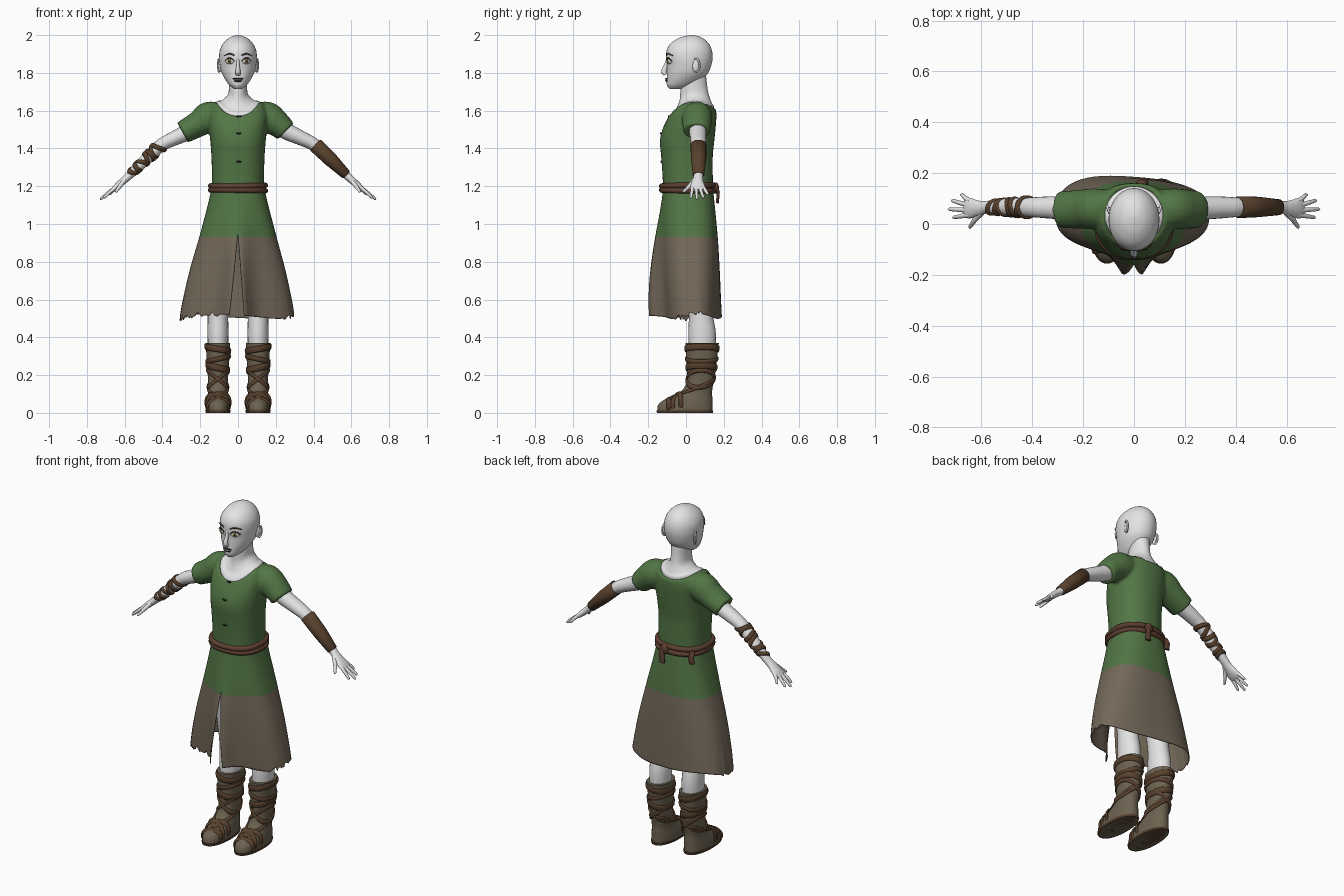
import bpy, bmesh, math, random
from mathutils import Vector

if "Cube" in bpy.data.objects:
    bpy.data.objects.remove(bpy.data.objects["Cube"])
random.seed(4)
PI = math.pi


def material(name, r, g, b):
    m = bpy.data.materials.new(name)
    m.diffuse_color = (r, g, b, 1)
    m.use_nodes = True
    m.node_tree.nodes["Principled BSDF"].inputs["Base Color"].default_value = m.diffuse_color
    return m


SKIN = material("pale_skin", .78, .77, .78)
GREEN = material("green_cloth", .085, .18, .06)
TAUPE = material("taupe_cloth", .175, .142, .102)
BOOT = material("boot_leather", .15, .122, .08)
STRAP = material("strap_leather", .095, .052, .026)
BELT = material("belt_leather", .11, .05, .03)
WHITE = material("eye_white", .75, .73, .66)
HAZEL = material("hazel_iris", .2, .15, .05)
DARK = material("dark_detail", .025, .02, .018)


def build(name, verts, faces, *mats):
    me = bpy.data.meshes.new(name)
    me.from_pydata([tuple(v) for v in verts], [], faces)
    bm = bmesh.new()
    bm.from_mesh(me)
    bmesh.ops.remove_doubles(bm, verts=bm.verts, dist=1e-5)
    bmesh.ops.recalc_face_normals(bm, faces=bm.faces)
    for f in bm.faces:
        f.smooth = len(f.verts) <= 4
    bm.to_mesh(me)
    bm.free()
    for m in mats:
        me.materials.append(m)
    ob = bpy.data.objects.new(name, me)
    bpy.context.collection.objects.link(ob)
    return ob


def spline(rows, k=5):
    """Catmull-Rom interpolation of equal-length tuples."""
    out = []
    for i in range(len(rows) - 1):
        a, b, c, d = rows[max(i - 1, 0)], rows[i], rows[i + 1], rows[min(i + 2, len(rows) - 1)]
        for j in range(k):
            t = j / k
            out.append(tuple(q + .5 * t * (r - p + t * (2 * p - 5 * q + 4 * r - s + t * (3 * (q - r) + s - p)))
                             for p, q, r, s in zip(a, b, c, d)))
    return out + [tuple(rows[-1])]


def power(v, p):
    return math.copysign(abs(v) ** (2 / p), v)


def oval(a, rx, yf, yb, p=2.0):
    return rx * power(math.cos(a), p), (yf + yb) / 2 + (yb - yf) / 2 * power(math.sin(a), p)


def grid(rings, caps=True):
    n = len(rings[0])
    verts = [v for r in rings for v in r]
    faces = [(i * n + j, i * n + (j + 1) % n, (i + 1) * n + (j + 1) % n, (i + 1) * n + j)
             for i in range(len(rings) - 1) for j in range(n)]
    if caps:
        faces += [tuple(range(n)), tuple(range(len(verts) - n, len(verts)))]
    return verts, faces


def angles(n):
    return [2 * PI * j / n for j in range(n)]


def stack(rows, p=2.0, cx=0, n=40):
    """Horizontal rings; a row is (side z, front z, back z, half width, front y, back y)."""
    rings = []
    for zs, zf, zb, rx, yf, yb in rows:
        ring = []
        for a in angles(n):
            x, y = oval(a, rx, yf, yb, p)
            c = math.cos(a) ** 2
            ring.append((cx + x, y, zs * c + (zb if math.sin(a) > 0 else zf) * (1 - c)))
        rings.append(ring)
    return grid(rings)


def level(rows):
    return [(r[0], r[0]) + tuple(r) for r in rows]


def pipe(path, n=20):
    """Tube along (x, y, z, radius, radius along y)."""
    rings = []
    for i, q in enumerate(path):
        t = (Vector(path[min(i + 1, len(path) - 1)][:3]) - Vector(path[max(i - 1, 0)][:3])).normalized()
        u = t.cross(Vector((0, 1, 0))).normalized()
        v = u.cross(t)
        rings.append([Vector(q[:3]) + u * (q[3] * math.cos(a)) + v * (q[4] * math.sin(a)) for a in angles(n)])
    return grid(rings)


def ball(name, loc, size, mat, turn=0):
    bm = bmesh.new()
    bmesh.ops.create_uvsphere(bm, u_segments=20, v_segments=12, radius=1)
    verts = [Vector((v.co.x * size[0], v.co.y * size[1], v.co.z * size[2])) for v in bm.verts]
    c, s = math.cos(turn), math.sin(turn)
    verts = [(loc[0] + c * v.x - s * v.y, loc[1] + s * v.x + c * v.y, loc[2] + v.z) for v in verts]
    faces = [tuple(v.index for v in f.verts) for f in bm.faces]
    bm.free()
    return build(name, verts, faces, mat)


def strap(name, surf, h, tilt, phase, width, mat, thick=.006):
    """Rounded band wrapped on surf(angle, height, offset)."""
    rings = []
    for a in angles(40):
        c = h + tilt * math.cos(a - phase)
        rings.append([surf(a, c + width / 2 * math.cos(b), .002 + thick * math.sin(b)) for b in angles(10)])
    v, f = grid(rings + rings[:1], False)
    return build(name, v, f, mat)


def join(*parts):
    verts, faces = [], []
    for v, f in parts:
        faces += [tuple(i + len(verts) for i in q) for q in f]
        verts += v
    return verts, faces


# Bodice with short sleeves, fused by remeshing
bodice = stack(spline([(1.16, 1.16, 1.16, .14, -.122, .142), (1.25, 1.25, 1.25, .138, -.124, .142),
                       (1.36, 1.36, 1.36, .141, -.132, .142), (1.44, 1.44, 1.44, .147, -.138, .15),
                       (1.52, 1.5, 1.52, .155, -.125, .158), (1.6, 1.55, 1.58, .155, -.102, .161),
                       (1.648, 1.575, 1.615, .12, -.085, .153), (1.60, 1.54, 1.58, .09, -.05, .12)]), 2.3)
sleeves = []
for s, ex in ((1, 0), (-1, .04)):
    sleeves.append(pipe(spline([(s * .07, .06, 1.57, .06, .07), (s * .15, .06, 1.566, .083, .08),
                                (s * .21, .058, 1.53, .07, .077),
                                (s * (.253 + ex), .056, 1.49 - ex * .15, .06, .072)])))
top = build("bodice", *join(bodice, *sleeves), GREEN)
r = top.modifiers.new("fuse", 'REMESH')
r.mode, r.voxel_size, r.use_smooth_shade = 'VOXEL', .008, True
sm = top.modifiers.new("soften", 'SMOOTH')
sm.factor, sm.iterations = .5, 5

# Clasps down the front
for z, y in ((1.57, -.09), (1.48, -.133), (1.33, -.13)):
    ball("clasp", (.004, y, z), (.014, .006, .005), DARK)

# Skirt with front slit, flared edges and ragged hem
verts, faces, n, P = [], [], 140, 2.6
srows = spline([(1.2, .138, -.12, .142), (1.1, .16, -.122, .152), (.93, .205, -.125, .168),
                (.75, .255, -.12, .178), (.6, .288, -.112, .183), (.51, .303, -.105, .186)], 6)
rag = [random.uniform(-.012, .016) for _ in range(n)]
for z, rx, yf, yb in srows:
    t, low = max(0, (.95 - z) / .44), max(0, (.93 - z) / .42)
    d = math.asin((.042 * t / rx) ** (P / 2))
    for j in range(n):
        a = -PI / 2 + d + (2 * PI - 2 * d) * j / (n - 1)
        x, y = oval(a, rx, yf, yb, P)
        if math.sin(a) < 0:
            y -= .13 * (max(0, 1.2 - z) / .69) ** 1.3 * math.exp(-(x / .07) ** 2)
        else:
            y -= .07 * x * t * math.sin(a)
        hem = .012 * math.sin(3 * a + 1)
        if math.sin(a) < .3 and (x < -.1 or x > .25):
            hem += rag[j]
        verts.append((x - .006 * t, y, z + hem * low ** 3))
faces = [(i * n + j, i * n + j + 1, (i + 1) * n + j + 1, (i + 1) * n + j)
         for i in range(len(srows) - 1) for j in range(n - 1)]
skirt = build("skirt", verts, faces, GREEN, TAUPE)
for f in skirt.data.polygons:
    f.material_index = int(f.center.z < .93)
so = skirt.modifiers.new("cloth", 'SOLIDIFY')
so.thickness = .005


# Belt: two cords, knot and hanging ends at the back
def waist(a, h, d):
    x, y = oval(a, .142 + d, -.126 - d, .144 + d, 2.3)
    return Vector((x, y, h))


strap("belt_upper", waist, 1.203, .003, 1, .03, BELT, .015)
strap("belt_lower", waist, 1.178, .003, 4, .03, BELT, .015)
ball("belt_knot", (.03, .157, 1.19), (.024, .018, .03), BELT)
for x, y, z in ((.04, .166, 1.11), (-.125, .125, 1.13)):
    build("belt_end", *pipe([(x, y - .01, 1.2, .016, .008), (x, y + .005, 1.17, .016, .008),
                             (x, y, z, .018, .008)]), BELT)

# Neck and upper chest
build("neck", *stack(spline([(1.5, 1.5, 1.5, .09, -.06, .12), (1.637, 1.568, 1.608, .116, -.082, .148),
                             (1.655, 1.61, 1.64, .085, -.052, .137), (1.685, 1.66, 1.68, .054, -.033, .122),
                             (1.73, 1.73, 1.73, .048, -.028, .112), (1.8, 1.8, 1.8, .05, -.01, .105)])), SKIN)

# Head with face
build("head", *stack(level(spline([
    (1.716, .022, -.088, -.01), (1.735, .046, -.101, .04), (1.765, .068, -.102, .085), (1.8, .086, -.101, .118),
    (1.84, .096, -.101, .134), (1.88, .1, -.106, .141), (1.92, .096, -.102, .137), (1.955, .079, -.082, .121),
    (1.982, .052, -.043, .092), (1.995, .026, -.004, .062), (2.0, .003, .027, .033)]))), SKIN)
build("nose", *pipe(spline([(0, -.096, 1.875, .008, .008), (0, -.106, 1.84, .009, .011),
                            (0, -.116, 1.81, .013, .015), (0, -.108, 1.79, .013, .01)])), SKIN)
ball("nose_tip", (0, -.12, 1.803), (.011, .012, .01), SKIN)
ball("upper_lip", (0, -.102, 1.769), (.028, .008, .005), DARK)
ball("lip_middle", (0, -.104, 1.763), (.02, .008, .003), SKIN)
ball("lower_lip", (0, -.102, 1.757), (.022, .008, .005), DARK)
for s in (1, -1):
    ball("eye", (s * .044, -.088, 1.862), (.026, .01, .015), WHITE, s * .5)
    ball("iris", (s * .045, -.094, 1.862), (.011, .007, .012), HAZEL, s * .5)
    ball("pupil", (s * .0455, -.097, 1.862), (.005, .006, .006), DARK, s * .5)
    build("eyelid", *pipe(spline([(s * .02, -.101, 1.862, .002, .003), (s * .035, -.1, 1.876, .003, .004),
                                  (s * .053, -.092, 1.877, .003, .004), (s * .07, -.077, 1.864, .002, .003)]), 8), DARK)
    build("eyebrow", *pipe(spline([(s * .02, -.104, 1.893, .003, .003), (s * .045, -.094, 1.901, .004, .004),
                                   (s * .074, -.071, 1.892, .002, .003)]), 8), STRAP)
    ball("ear", (s * .095, .05, 1.838), (.009, .018, .033), SKIN, -s * .3)
    rim = [(s * (.1 + .006 * math.sin(a)), .052 + .02 * math.sin(a), 1.84 + .035 * math.cos(a), .005, .005)
           for a in [PI * i / 8 - .4 for i in range(10)]]
    build("ear_rim", *pipe(rim, 8), SKIN)

# Arms, hands, forearm covers
for s in (1, -1):
    build("arm", *pipe(spline([(s * .16, .06, 1.555, .045, .045), (s * .25, .062, 1.495, .045, .046),
                               (s * .34, .065, 1.452, .038, .043), (s * .41, .066, 1.415, .034, .038),
                               (s * .5, .067, 1.33, .03, .034), (s * .575, .066, 1.257, .021, .025),
                               (s * .61, .062, 1.226, .019, .03), (s * .645, .062, 1.195, .016, .04),
                               (s * .665, .062, 1.178, .01, .036)])), SKIN)
    for y0, x1, y1, z1 in ((.036, .713, .026, 1.137), (.054, .731, .058, 1.13),
                           (.072, .718, .092, 1.138), (.09, .682, .115, 1.155)):
        build("finger", *pipe([(s * .645, y0, 1.196, .011, .011),
                               (s * (.645 + x1) / 2, (y0 + y1) / 2, (1.2 + z1) / 2, .009, .009),
                               (s * (x1 - .005), y1, z1 + .004, .007, .007), (s * x1, y1, z1, .003, .003)], 10), SKIN)
    build("thumb", *pipe([(s * .6, .045, 1.232, .012, .014), (s * .625, .018, 1.2, .011, .011),
                          (s * .645, -.012, 1.172, .007, .007), (s * .647, -.017, 1.168, .003, .003)], 10), SKIN)
build("bracer", *pipe([(.408, .066, 1.42, .035, .037), (.411, .066, 1.417, .04, .043), (.49, .067, 1.342, .038, .04),
                       (.572, .066, 1.262, .027, .031), (.575, .066, 1.259, .022, .026)], 28), STRAP)


def forearm(a, h, d):
    axis, up = Vector((-.72, 0, -.69)), Vector((-.69, 0, .72))
    r = .036 - .07 * h + d
    return Vector((-.41, .066, 1.417)) + axis * h + up * (r * math.cos(a)) + Vector((0, (r + .004) * math.sin(a), 0))


for i in range(7):
    strap("arm_wrap", forearm, .018 + .03 * i, (.016, -.02, .008)[i % 3], i * .9, .026, STRAP)

# Legs, boots and boot straps
brows = [(0, .06, -.145, .135), (.02, .065, -.152, .14), (.05, .063, -.142, .14), (.075, .058, -.105, .14),
         (.1, .053, -.05, .138), (.13, .052, -.012, .14), (.18, .053, .006, .15), (.25, .058, .004, .16),
         (.32, .062, 0, .168), (.37, .065, -.003, .174)]
fine = spline(brows, 4)
for s in (1, -1):
    cx = s * .106

    def shaft(a, h, d):
        for p, q in zip(fine, fine[1:]):
            if h <= q[0] or q is fine[-1]:
                t = (h - p[0]) / (q[0] - p[0])
                rx, yf, yb = (u + (v - u) * t for u, v in zip(p[1:], q[1:]))
                x, y = oval(a, rx + d, yf - d, yb + d, 2.2)
                return Vector((cx + x, y, h))

    def foot(a, h, d):
        w, zt = .06 + (h + .05) * .14, .1 + (h + .05) * .55
        return Vector((cx + (w + d) * power(math.cos(a), 2.3), h, max(0, zt / 2 + (zt / 2 + d) * power(math.sin(a), 2.3))))

    build("leg", *pipe(spline([(cx, .085, .3, .052, .068), (cx, .085, .42, .056, .073), (cx, .075, .55, .055, .062),
                               (cx * .95, .06, .75, .07, .078), (cx * .8, .04, 1.0, .08, .09)])), SKIN)
    build("boot", *stack(level(fine), 2.2, cx), BOOT)
    build("sole", *stack(level([(0, .064, -.154, .142), (.012, .068, -.156, .144)]), 2.2, cx), STRAP)
    out = 0 if s > 0 else PI
    for h, tilt, ph, w in ((.338, .012, out, .034), (.285, -.014, out, .026), (.238, .014, out, .036),
                           (.18, .045, 0, .024), (.18, .045, PI, .024), (.135, .04, PI / 2, .024)):
        strap("boot_strap", shaft, h, tilt, ph, w, STRAP)
    for h, tilt in ((-.045, .018), (-.05, -.02), (-.098, .008)):
        strap("foot_strap", foot, h, tilt, 0, .024, STRAP)
